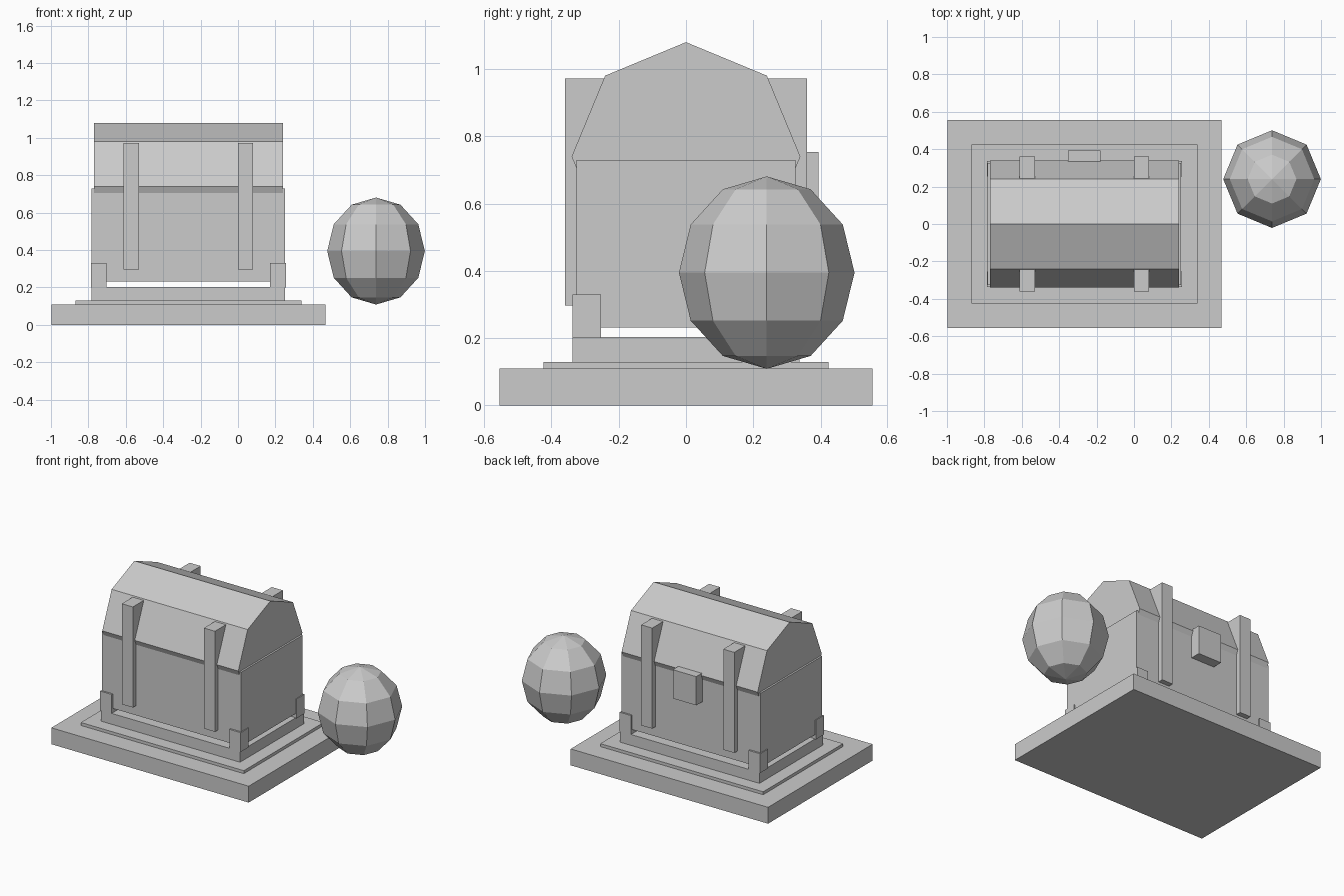
import bpy
import math

if "Cube" in bpy.data.objects:
    bpy.data.objects.remove(bpy.data.objects["Cube"])

CX = -0.265  # chest and plinth share this centre line


def box(name, x, y, z):
    """Box from (min, max) ranges on each axis."""
    bpy.ops.mesh.primitive_cube_add(
        size=1, location=[(r[0] + r[1]) / 2 for r in (x, y, z)])
    ob = bpy.context.object
    ob.name = name
    ob.scale = [r[1] - r[0] for r in (x, y, z)]
    bpy.ops.object.transform_apply(location=False, rotation=False, scale=True)
    return ob


def centred(name, hx, hy, z0, z1):
    return box(name, (CX - hx, CX + hx), (-hy, hy), (z0, z1))


# Stepped base and lower chest trim
centred("base_slab", 0.733, 0.555, 0.0, 0.11)
centred("base_step", 0.605, 0.424, 0.11, 0.13)
centred("chest_plinth", 0.517, 0.338, 0.13, 0.203)

# Chest body, raised slightly above the trim
centred("chest_body", 0.517, 0.326, 0.232, 0.73)

# Corner brackets carrying the body
for sx in (-1, 1):
    for sy in (-1, 1):
        xs = sorted((CX + sx * 0.437, CX + sx * 0.522))
        ys = sorted((sy * 0.253, sy * 0.338))
        box("corner_bracket", xs, ys, (0.2, 0.33))

# Eight-sided barrel lid
bpy.ops.mesh.primitive_cylinder_add(
    vertices=8, radius=0.34, depth=1.01, location=(CX, 0, 0.74),
    rotation=(0, math.pi / 2, 0))
bpy.context.object.name = "barrel_lid"

# Straps running through front and back
for sx in (-1, 1):
    xc = CX + sx * 0.305
    box("strap", (xc - 0.041, xc + 0.041), (-0.36, 0.36), (0.297, 0.972))

# Latch on the back face
box("latch", (CX - 0.087, CX + 0.087), (0.29, 0.394), (0.56, 0.753))

# Faceted egg-shaped boulder beside the chest
bpy.ops.mesh.primitive_uv_sphere_add(
    segments=8, ring_count=6, radius=1, location=(0.738, 0.24, 0.395))
orb = bpy.context.object
orb.name = "faceted_orb"
orb.scale = (0.261, 0.261, 0.286)
